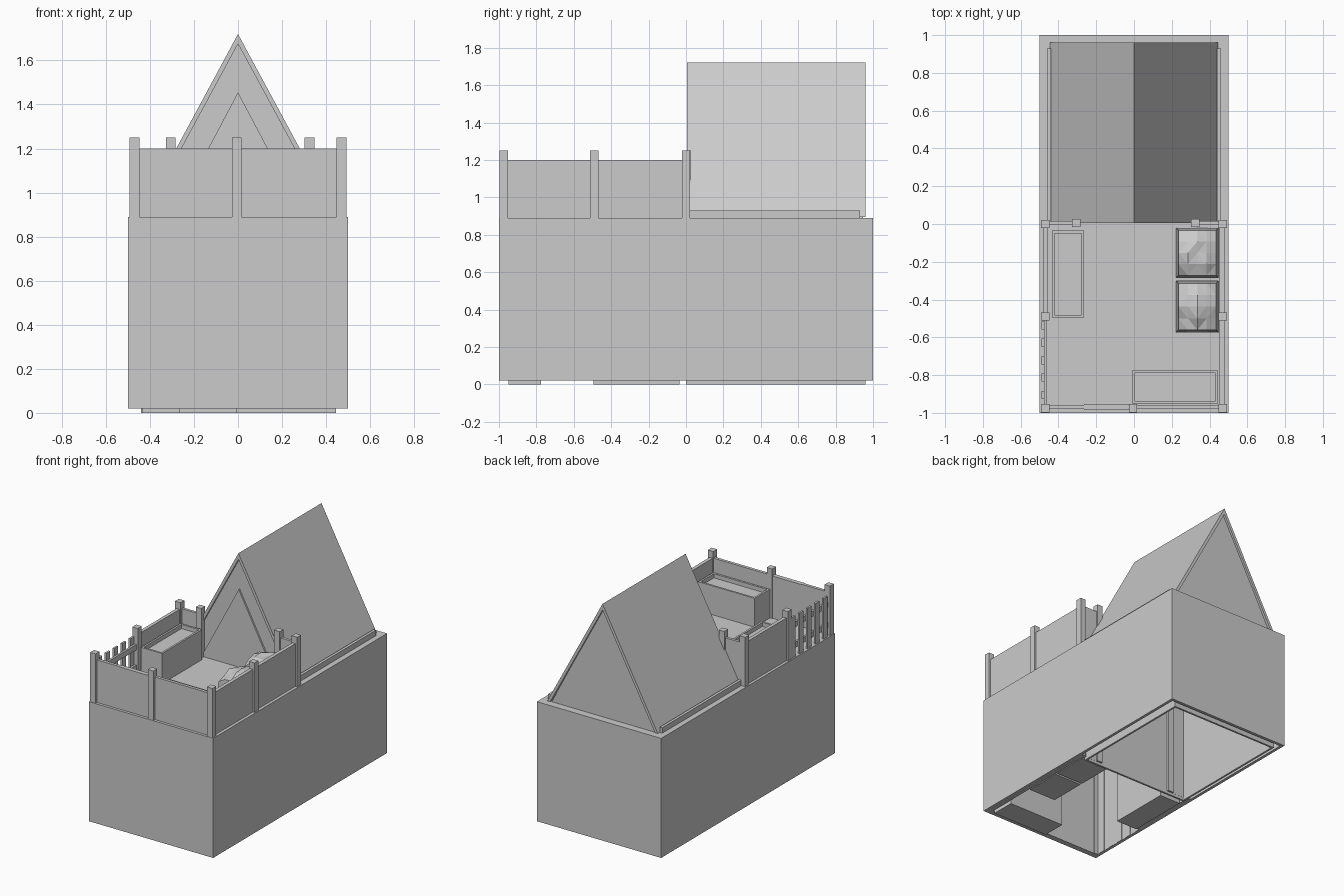
import bpy, bmesh, random
from mathutils import Vector

if "Cube" in bpy.data.objects:
    bpy.data.objects.remove(bpy.data.objects["Cube"])

random.seed(3)
DECK, FENCE, POST, LOW = 0.89, 1.20, 1.25, 0.02


def finish(name, bm):
    bmesh.ops.recalc_face_normals(bm, faces=bm.faces)
    me = bpy.data.meshes.new(name)
    bm.to_mesh(me)
    bm.free()
    ob = bpy.data.objects.new(name, me)
    bpy.context.collection.objects.link(ob)
    return ob


def box_bm(x0, x1, y0, y1, z0, z1):
    bm = bmesh.new()
    bmesh.ops.create_cube(bm, size=1)
    for v in bm.verts:
        v.co = Vector(((x0 + x1) / 2 + v.co.x * (x1 - x0),
                       (y0 + y1) / 2 + v.co.y * (y1 - y0),
                       (z0 + z1) / 2 + v.co.z * (z1 - z0)))
    bm.normal_update()
    return bm


def box(name, *dims):
    return finish(name, box_bm(*dims))


def pressed_box(name, dims, rim, depth, side=1):
    """Box whose top (side=1) or bottom (side=-1) is hollowed out inside a rim."""
    bm = box_bm(*dims)
    face = next(f for f in bm.faces if f.normal.z * side > 0.9)
    bmesh.ops.inset_individual(bm, faces=[face], thickness=rim)
    down = bmesh.ops.extrude_discrete_faces(bm, faces=[face])['faces'][0]
    bmesh.ops.translate(bm, verts=down.verts, vec=(0, 0, -depth * side))
    return finish(name, bm)


def prism(name, outline, y0, y1):
    bm = bmesh.new()
    f = bm.faces.new([bm.verts.new((x, y0, z)) for x, z in outline])
    g = bmesh.ops.extrude_face_region(bm, geom=[f])['geom']
    bmesh.ops.translate(bm, vec=(0, y1 - y0, 0),
                        verts=[e for e in g if isinstance(e, bmesh.types.BMVert)])
    return finish(name, bm)


# Tall plinth, hollow and open underneath
pressed_box("plinth", (-0.5, 0.5, -1, 1, LOW, DECK), 0.03, DECK - LOW - 0.01, -1)

# House: gable body, two roof slabs, triangular door, skirting, lower shell
prism("house_body", [(-0.425, 0.88), (0.425, 0.88), (0, 1.69)], 0.02, 0.945)
for s, side in ((-1, "left"), (1, "right")):
    prism("roof_" + side, [(0, 1.72), (s * 0.445, 0.895), (s * 0.422, 0.895), (0, 1.675)],
          0.005, 0.96)
    a, b = sorted((s * 0.44, s * 0.46))
    box("house_skirting_" + side, a, b, 0.0, 0.93, DECK - 0.01, 0.93)
prism("door", [(-0.305, 0.88), (0.305, 0.88), (0, 1.455)], 0.008, 0.03)
pressed_box("house_foundation", (-0.44, 0.44, 0.0, 0.96, 0, 0.885), 0.02, 0.88, -1)

# Fence posts
posts = [(s * 0.47, y) for s in (-1, 1) for y in (-0.975, -0.49, 0.0)]
posts += [(-0.005, -0.975), (-0.305, 0.005), (0.325, 0.005)]
for i, (x, y) in enumerate(posts):
    box(f"fence_post_{i}", x - 0.022, x + 0.022, y - 0.022, y + 0.022, LOW, POST)

# Solid fence panels
panels = {
    "front_left": (-0.455, -0.02, -0.98, -0.958),
    "front_right": (0.01, 0.455, -0.98, -0.958),
    "right_near": (0.452, 0.478, -0.96, -0.5),
    "right_far": (0.452, 0.478, -0.48, -0.01),
    "left_far": (-0.48, -0.455, -0.48, -0.01),
    "back_left": (-0.46, -0.32, -0.005, 0.015),
    "back_right": (0.34, 0.46, -0.005, 0.015),
}
for name, d in panels.items():
    box("fence_panel_" + name, *d, LOW, FENCE)
box("fence_hatch", -0.265, -0.03, -0.985, -0.953, 0.975, 1.2)

# Picket stretch on the left side
for i in range(5):
    y = -0.905 + i * 0.092
    box(f"picket_{i}", -0.49, -0.475, y - 0.022, y + 0.022, LOW, 1.185)
for i, z in enumerate((0.96, 1.11)):
    box(f"picket_rail_{i}", -0.475, -0.46, -0.96, -0.5, z - 0.02, z + 0.02)

# Raised planters with sunken soil
pressed_box("planter_left", (-0.435, -0.265, -0.495, -0.035, 0, 1.11), 0.02, 0.03)
pressed_box("planter_front", (-0.01, 0.445, -0.95, -0.775, 0, 1.10), 0.02, 0.03)


# Low-poly heaps along the right fence
def heap(name, y0, y1):
    box(name + "_base", 0.225, 0.445, y0, y1, LOW, DECK + 0.02)
    bm = bmesh.new()
    bmesh.ops.create_grid(bm, x_segments=4, y_segments=4, size=1)
    edge = [e for e in bm.edges if e.is_boundary]
    for v in bm.verts:
        u, w = v.co.x, v.co.y
        v.co = Vector((0.335 + u * 0.1, (y0 + y1) / 2 + w * (y1 - y0) * 0.45,
                       1.13 - 0.03 * (u * u + w * w) + random.uniform(-0.012, 0.012)))
    g = bmesh.ops.extrude_edge_only(bm, edges=edge)['geom']
    for v in (e for e in g if isinstance(e, bmesh.types.BMVert)):
        v.co.x = 0.335 + (v.co.x - 0.335) * 1.12
        v.co.y = (y0 + y1) / 2 + (v.co.y - (y0 + y1) / 2) * 1.1
        v.co.z = DECK
    bmesh.ops.triangulate(bm, faces=bm.faces)
    finish(name, bm)


heap("heap_near", -0.575, -0.30)
heap("heap_far", -0.285, -0.02)
